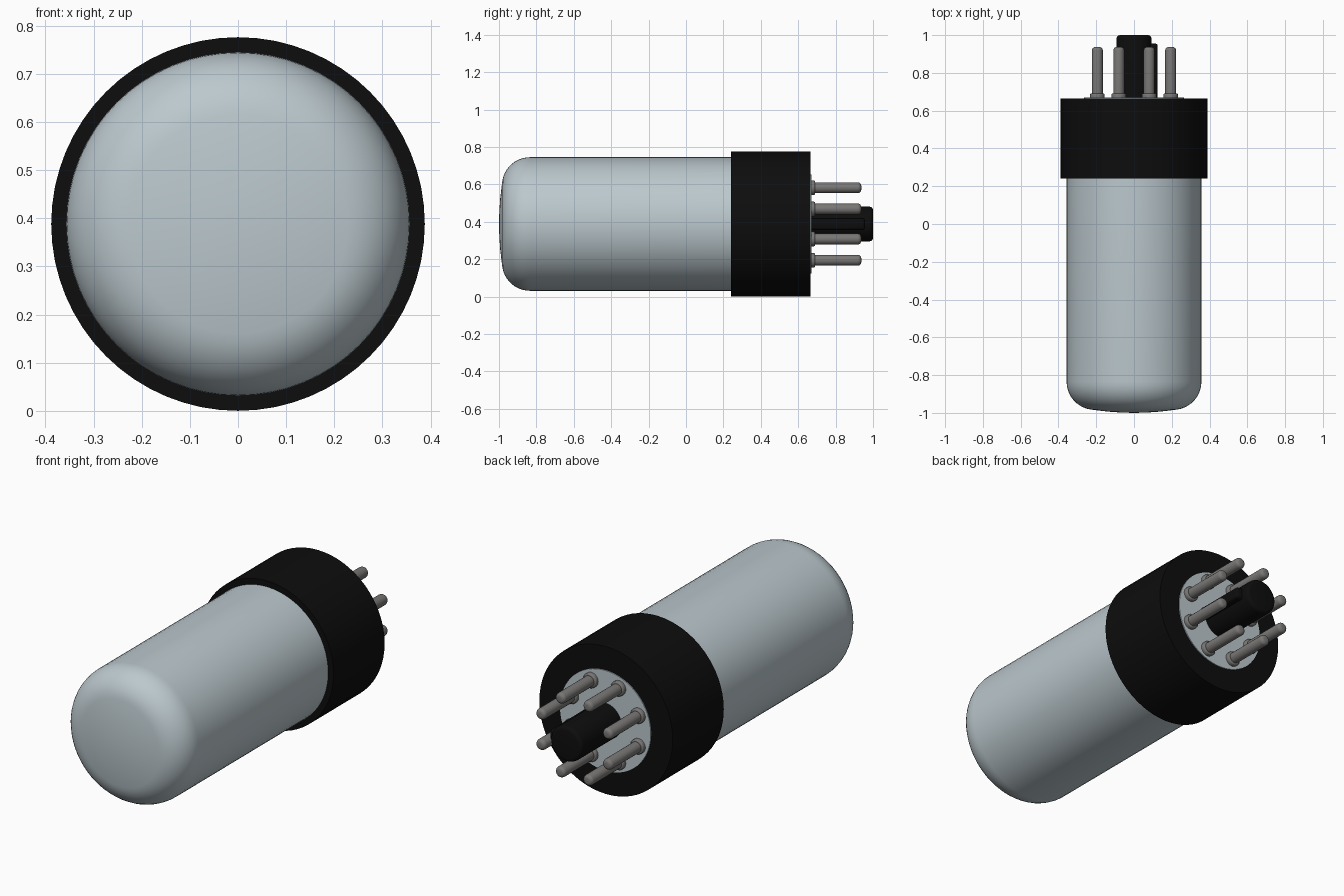
import bpy, bmesh
from math import sin, cos, pi, radians

AXIS_Z = 0.388  # height of the tube's centre line

cube = bpy.data.objects.get("Cube")
if cube:
    bpy.data.objects.remove(cube, do_unlink=True)


def material(name, rgb):
    m = bpy.data.materials.new(name)
    m.use_nodes = True
    color = (*rgb, 1)
    m.diffuse_color = color
    m.node_tree.nodes["Principled BSDF"].inputs["Base Color"].default_value = color
    return m


def finish(bm, name, mat, angle):
    bmesh.ops.recalc_face_normals(bm, faces=bm.faces)
    mesh = bpy.data.meshes.new(name)
    bm.to_mesh(mesh)
    bm.free()
    mesh.materials.append(mat)
    ob = bpy.data.objects.new(name, mesh)
    bpy.context.collection.objects.link(ob)
    bpy.ops.object.select_all(action="DESELECT")
    ob.select_set(True)
    bpy.context.view_layer.objects.active = ob
    bpy.ops.object.shade_smooth_by_angle(angle=radians(angle))
    return ob


def lathe(name, profile, mat, x=0, z=AXIS_Z, sides=64, angle=40):
    """Turn (radius, y) points round a line parallel to y."""
    bm = bmesh.new()
    rings = []
    for r, y in profile:
        if r == 0:
            rings.append([bm.verts.new((x, y, z))] * sides)
        else:
            rings.append([bm.verts.new((x + r * cos(2 * pi * i / sides), y,
                                        z + r * sin(2 * pi * i / sides)))
                          for i in range(sides)])
    for a, b in zip(rings, rings[1:]):
        for i in range(sides):
            j = (i + 1) % sides
            bm.faces.new(dict.fromkeys((a[i], a[j], b[j], b[i])))
    return finish(bm, name, mat, angle)


def arc(r, y, radius, start, end, steps):
    """Profile points on a circular corner, angles in degrees from +r."""
    angles = [radians(start + (end - start) * i / steps) for i in range(steps + 1)]
    return [(r + radius * cos(t), y + radius * sin(t)) for t in angles]


glass = material("pale grey glass", (0.50, 0.58, 0.615))
black = material("black plastic", (0.004, 0.004, 0.004))
metal = material("grey metal", (0.19, 0.185, 0.18))

# Glass envelope with a shallow domed end
dome = [(0, -1), (0.07, -0.998), (0.14, -0.993)]
lathe("glass_envelope",
      dome + arc(0.207, -0.834, 0.15, -82, 0, 10) + [(0.357, 0.26), (0, 0.26)], glass)

# Base collar and the pale disc on its back
lathe("base_collar", [(0, 0.24), (0.388, 0.24), (0.388, 0.665), (0, 0.665)], black)
lathe("base_disc", [(0, 0.664), (0.264, 0.664), (0.264, 0.67), (0, 0.67)], glass)

# Central guide post with a key rib on its left
lathe("guide_post", [(0, 0.665), (0.093, 0.665)]
      + arc(0.073, 0.98, 0.02, 0, 90, 4) + [(0, 1)], black, sides=40)
bm = bmesh.new()
bmesh.ops.create_cube(bm, size=1)
for v in bm.verts:
    v.co = (0.085 + v.co.x * 0.08, 0.81 + v.co.y * 0.29, AXIS_Z + v.co.z * 0.06)
bmesh.ops.bevel(bm, geom=bm.edges[:], offset=0.012, segments=3,
                profile=0.5, affect="EDGES")
finish(bm, "key_rib", black, 40)

# Ring of eight contact pins, each with a collar at its foot
pin = ([(0, 0.665), (0.039, 0.665)] + arc(0.031, 0.683, 0.008, 0, 90, 3)
       + [(0.029, 0.691)] + arc(0.011, 0.919, 0.018, 0, 90, 4) + [(0, 0.937)])
pin[-6:-1] = arc(0.011, 0.919, 0.018, 0, 90, 4)
for k in range(8):
    t = pi / 8 + k * pi / 4
    lathe(f"contact_pin_{k + 1}", pin, metal, x=0.21 * cos(t),
          z=AXIS_Z + 0.21 * sin(t), sides=20)
